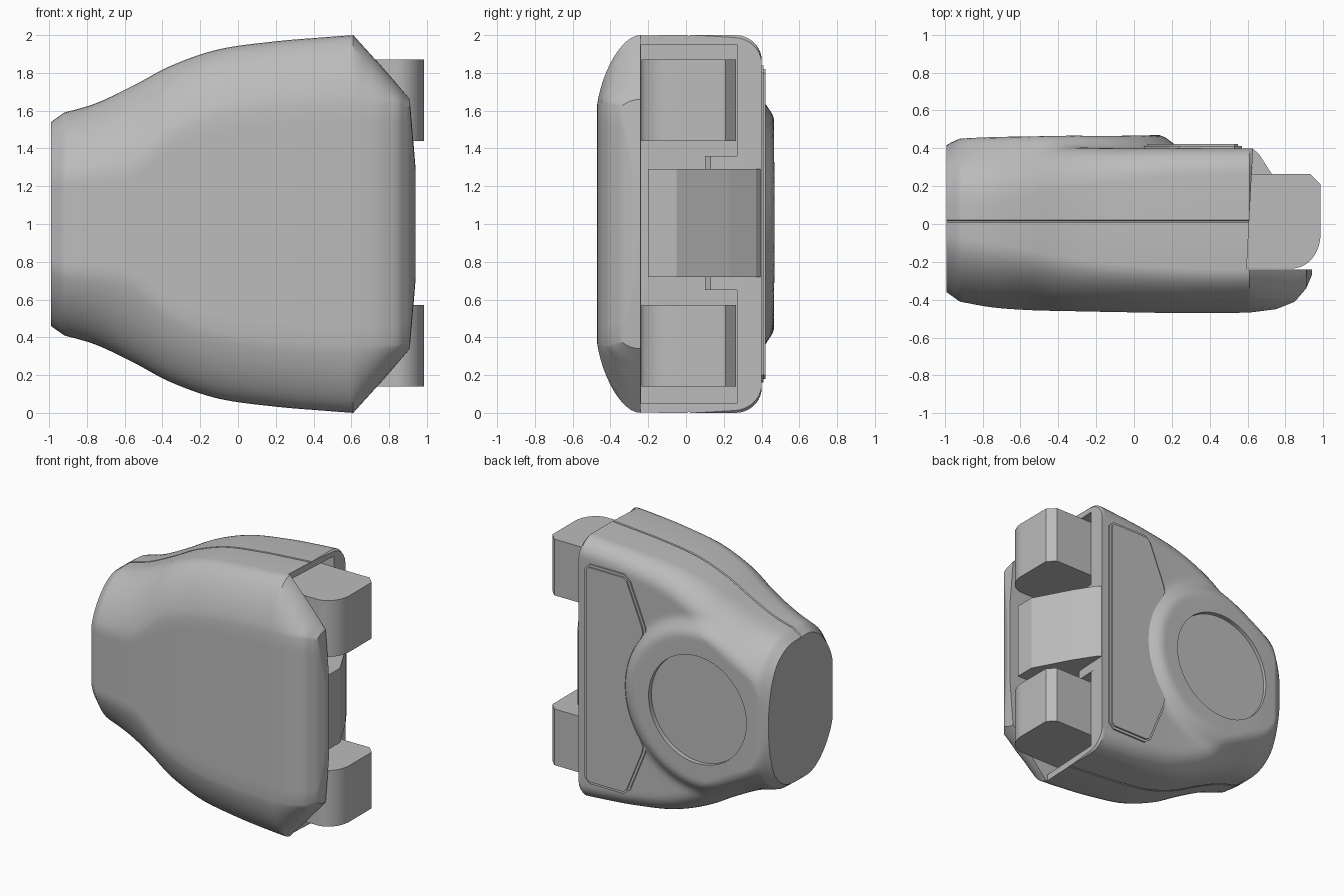
import bpy, bmesh, math
from mathutils import Vector

cube = bpy.data.objects.get("Cube")
if cube:
    bpy.data.objects.remove(cube, do_unlink=True)

grey = bpy.data.materials.new("plain_grey")
grey.use_nodes = True
GREY = (0.5, 0.5, 0.5, 1)
grey.diffuse_color = GREY
grey.node_tree.nodes["Principled BSDF"].inputs["Base Color"].default_value = GREY

MID = 1.0                 # height of the symmetry plane
DISC_X, DISC_R = -0.42, 0.41


def finish(name, bm):
    bmesh.ops.recalc_face_normals(bm, faces=bm.faces)
    mesh = bpy.data.meshes.new(name)
    bm.to_mesh(mesh)
    bm.free()
    mesh.materials.append(grey)
    ob = bpy.data.objects.new(name, mesh)
    bpy.context.collection.objects.link(ob)
    return ob


def prism(name, outline, low, high, axis="z"):
    """Extrude a closed 2D outline along z (outline is x,y) or y (outline is x,z)."""
    bm = bmesh.new()
    place = (lambda a, b, c: (a, b, c)) if axis == "z" else (lambda a, b, c: (a, c, b))
    rings = [[bm.verts.new(place(a, b, c)) for a, b in outline] for c in (low, high)]
    n = len(outline)
    for ring in rings:
        bm.faces.new(ring)
    for i in range(n):
        j = (i + 1) % n
        bm.faces.new((rings[0][i], rings[0][j], rings[1][j], rings[1][i]))
    return finish(name, bm)


def smooth(ob, angle=30):
    bpy.ops.object.select_all(action="DESELECT")
    ob.select_set(True)
    bpy.context.view_layer.objects.active = ob
    bpy.ops.object.shade_smooth_by_angle(angle=math.radians(angle))


def carve(ob, cutter):
    mod = ob.modifiers.new("cut", "BOOLEAN")
    mod.operation, mod.solver, mod.object = "DIFFERENCE", "EXACT", cutter
    bpy.context.view_layer.objects.active = ob
    bpy.ops.object.modifier_apply(modifier=mod.name)
    bpy.data.objects.remove(cutter, do_unlink=True)


# Stations along the body:
# x, half height, front y, front flat half height, shoulder y, back y, corner y, corner z
stations = [Vector(s) for s in (
    (-0.99, 0.54, -0.36, 0.22, -0.05, 0.37, 0.28, 0.26),
    (-0.92, 0.59, -0.41, 0.25, -0.07, 0.40, 0.30, 0.26),
    (-0.75, 0.64, -0.44, 0.26, -0.10, 0.405, 0.30, 0.24),
    (-0.55, 0.735, -0.455, 0.30, -0.14, 0.405, 0.26, 0.22),
    (-0.35, 0.84, -0.46, 0.47, -0.18, 0.405, 0.22, 0.19),
    (-0.10, 0.925, -0.465, 0.57, -0.21, 0.40, 0.18, 0.16),
    (0.20, 0.967, -0.47, 0.62, -0.23, 0.40, 0.15, 0.14),
    (0.45, 0.988, -0.47, 0.635, -0.24, 0.40, 0.14, 0.13),
    (0.61, 1.0, -0.468, 0.64, -0.24, 0.40, 0.14, 0.13),
    (0.75, 0.845, -0.45, 0.64, -0.24, 0.40, 0.14, 0.13),
    (0.85, 0.73, -0.41, 0.64, -0.24, 0.40, 0.14, 0.13),
    (0.91, 0.66, -0.34, 0.62, -0.24, 0.40, 0.14, 0.13),
    (0.94, 0.30, -0.27, 0.25, -0.22, 0.40, 0.14, 0.13))]
SHARP = 8                 # stations after this one join in straight lines


def sections():
    for i in range(len(stations) - 1):
        a, b = stations[i], stations[i + 1]
        curved = 1 <= i < SHARP
        p, q = stations[max(i - 1, 1)], stations[min(i + 2, SHARP)]
        steps = 9 if curved else 3
        for k in range(steps):
            t = k / steps
            if curved:
                yield (2 * a + (b - p) * t + (2 * p - 5 * a + 4 * b - q) * t ** 2
                       + (3 * a - p - 3 * b + q) * t ** 3) / 2
            else:
                yield a.lerp(b, t)
    yield stations[-1]


def half_profile(s):
    """Points (y, z) from the front centre over the top to the back centre."""
    x, h, f, c, sh, b, cy, cz = s
    pts = [(f, c * i / 6) for i in range(6)]
    ctrl = [Vector(v) for v in ((f, c), (f * 0.9 + sh * 0.1, c + (h - c) * 0.45),
                                (sh + (f - sh) * 0.45, h), (sh, h))]
    for i in range(13):
        t = i / 12
        w = ((1 - t) ** 3, 3 * t * (1 - t) ** 2, 3 * t * t * (1 - t), t ** 3)
        pts.append(tuple(sum((v * k for v, k in zip(ctrl, w)), Vector((0, 0)))))
    pts += [(0.008, h), (0.015, h - 0.01), (0.022, h)]      # parting seam
    for i in range(11):
        t = math.pi / 2 * i / 10
        pts.append((b - cy + cy * math.sin(t), h - cz + cz * math.cos(t)))
    pts += [(b, (h - cz) * (1 - i / 24)) for i in range(1, 25)]
    return pts


def raised(x, y, z, back):
    """Soft round swelling of the back face about the disc."""
    r = math.hypot(x - DISC_X, z)
    t = min(max((0.68 - r) / 0.13, 0), 1)
    near = min(max((y - back + 0.10) / 0.10, 0), 1)
    return y + (0.06 + 0.018 * (x - DISC_X)) * t * t * (3 - 2 * t) * near


# Body shell
bm = bmesh.new()
rings = []
for s in sections():
    half = half_profile(s)
    loop = half + [(y, -z) for y, z in half[-2:0:-1]]
    rings.append([bm.verts.new((s[0], raised(s[0], y, z, s[5]), z + MID)) for y, z in loop])
for r0, r1 in zip(rings, rings[1:]):
    for i in range(len(r0)):
        j = (i + 1) % len(r0)
        bm.faces.new((r0[i], r0[j], r1[j], r1[i]))
bm.faces.new(rings[0])
bm.faces.new(rings[-1])
body = finish("body_shell", bm)

# Open side behind the front lip, then the deeper cavity
carve(body, prism("side_cutter", [(0.645, 0.7), (0.595, -0.24), (1.3, -0.24), (1.3, 0.7)], -0.2, 2.2))
cavity = prism("cavity_cutter", [(0.48, 0.27), (0.48, -0.239), (1.3, -0.239), (1.3, 0.27)], 0.05, 1.95)
carve(body, cavity)

# Round recess in the back
circle = [(DISC_X + DISC_R * math.cos(a), MID + DISC_R * math.sin(a))
          for a in (math.tau * i / 72 for i in range(72))]
carve(body, prism("disc_cutter", circle, 0.432, 0.7, "y"))
smooth(body)

# Raised back plate, hollowed around the disc
def plate_outline(inset):
    r = 0.62 + inset
    upper = [(0.57 - inset, 0.80), (0.53, 0.84 - inset), (0.24, 0.84 - inset),
             (0.19 + inset, 0.80), (0.06 + inset, 0.48), (0.05 + inset, 0.43)]
    arc = [(DISC_X + math.sqrt(r * r - z * z), z) for z in (0.38 - 0.04 * i for i in range(20))]
    lower = [(x, -z) for x, z in reversed(upper)]
    return [(x, z + MID) for x, z in upper + arc + lower]


prism("back_plate_rim", plate_outline(0), 0.38, 0.411, "y")
prism("back_plate", plate_outline(0.02), 0.38, 0.422, "y")

# Side blocks
arc = [(0.835 + 0.15 * math.cos(a), -0.055 - 0.18 * math.sin(a))
       for a in (math.pi / 2 * i / 12 for i in range(13))]
block = [(0.49, 0.265), (0.93, 0.265), (0.985, 0.21)] + arc + [(0.49, -0.235)]
for name, low in (("lower_block", 0.14), ("upper_block", 1.44)):
    smooth(prism(name, block, low, low + 0.43))

# Central tab with its wider root
tab = [(0.47, 0.37), (0.63, 0.395), (0.66, 0.37), (0.75, 0.23), (0.90, -0.05), (0.90, -0.20), (0.47, -0.20)]
prism("centre_tab", tab, MID - 0.28, MID + 0.29)
root = [(0.47, 0.30), (0.625, 0.30), (0.615, 0.13), (0.59, 0.10), (0.47, 0.10)]
prism("tab_root", root, MID - 0.35, MID + 0.36)
